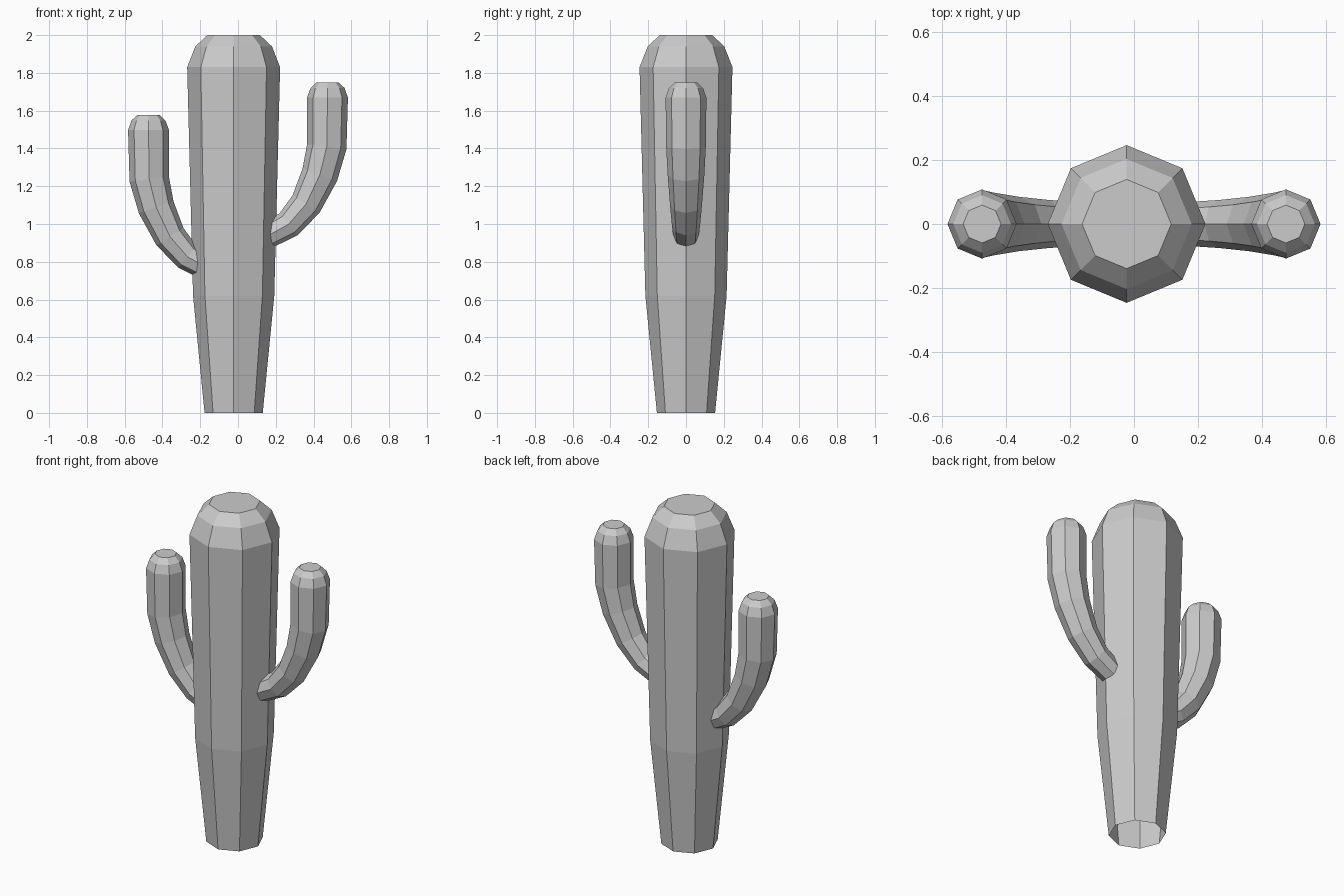
import bpy, bmesh, math
from mathutils import Vector

if "Cube" in bpy.data.objects:
    bpy.data.objects.remove(bpy.data.objects["Cube"])

SIDES = 8


def tube(name, rings):
    """Skin eight-sided rings (x, z, radius) along a path in the XZ plane, capping the tip."""
    bm = bmesh.new()
    pts = [Vector((x, 0, z)) for x, z, r in rings]
    loops = []
    for i, (x, z, r) in enumerate(rings):
        ahead = (pts[min(i + 1, len(pts) - 1)] - pts[i]).normalized()
        behind = (pts[i] - pts[max(i - 1, 0)]).normalized()
        t = (ahead + behind).normalized()
        across = Vector((t.z, 0, -t.x))
        loop = []
        for k in range(SIDES):
            a = 2 * math.pi * k / SIDES
            offset = across * math.cos(a) + Vector((0, 1, 0)) * math.sin(a)
            loop.append(bm.verts.new(pts[i] + offset * r))
        loops.append(loop)
    for low, high in zip(loops, loops[1:]):
        for k in range(SIDES):
            n = (k + 1) % SIDES
            bm.faces.new((low[k], low[n], high[n], high[k]))
    bm.faces.new(loops[-1])
    mesh = bpy.data.meshes.new(name)
    bm.to_mesh(mesh)
    bm.free()
    obj = bpy.data.objects.new(name, mesh)
    bpy.context.collection.objects.link(obj)
    return obj


# Trunk: tapered column with a rounded crown and an open base
CX = -0.023
tube("trunk", [(CX, 0, 0.154), (CX, 0.62, 0.215), (CX, 1.83, 0.246),
               (CX, 1.94, 0.203), (CX, 2.0, 0.139)])

# Arms: one curved profile, mirrored and lowered for the left side
ARM = [(0.16, 0.94, 0.068), (0.267, 0.998, 0.075), (0.36, 1.105, 0.085),
       (0.433, 1.26, 0.097), (0.47, 1.41, 0.105), (0.474, 1.67, 0.108),
       (0.474, 1.72, 0.09), (0.474, 1.75, 0.059)]
for name, side, drop in (("right_arm", 1, 0), ("left_arm", -1, 0.172)):
    tube(name, [(side * x, z - drop, r) for x, z, r in ARM])
